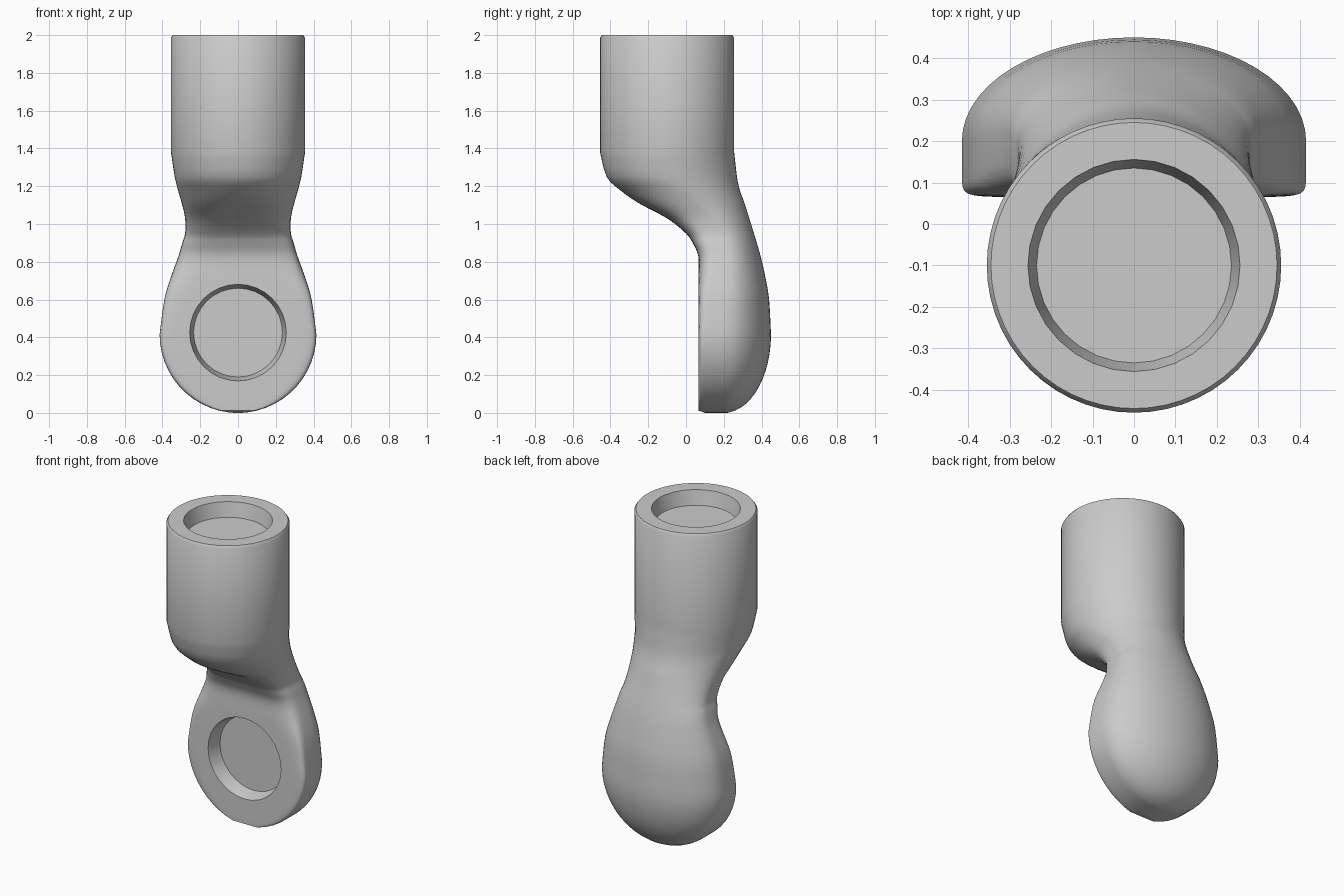
import bpy
import bmesh
from math import sin, cos, pi, radians
from mathutils import Matrix, Vector

default_cube = bpy.data.objects.get("Cube")
if default_cube:
    bpy.data.objects.remove(default_cube, do_unlink=True)

SIDES = 56
HEAD_RADIUS = 0.415

# One material for the whole limb
grey = bpy.data.materials.new("plain_grey")
grey.use_nodes = True
colour = (0.6, 0.6, 0.6, 1)
grey.diffuse_color = colour
grey.node_tree.nodes["Principled BSDF"].inputs["Base Color"].default_value = colour


def make_object(name, bm):
    """Turn a bmesh into a linked object with the shared material."""
    bmesh.ops.recalc_face_normals(bm, faces=bm.faces)
    mesh = bpy.data.meshes.new(name)
    bm.to_mesh(mesh)
    bm.free()
    mesh.materials.append(grey)
    obj = bpy.data.objects.new(name, mesh)
    bpy.context.collection.objects.link(obj)
    return obj


def section_ring(bm, section):
    """Horizontal section: rounded back half, more or less boxy front half."""
    z, width, front, back, middle, boxiness = section
    ring = []
    for i in range(SIDES):
        a = 2 * pi * i / SIDES
        c, s = cos(a), sin(a)
        power = 2 / boxiness if s < 0 else 1
        x = width * abs(c) ** power * (1 if c > 0 else -1)
        depth = abs(s) ** power
        y = middle + (back - middle) * depth if s >= 0 else middle - (middle - front) * depth
        ring.append(bm.verts.new((x, y, z)))
    return ring


def smooth_sections(rows, steps=3):
    """Catmull-Rom interpolation between the key sections."""
    result = []
    for i in range(len(rows) - 1):
        p0, p1 = rows[max(i - 1, 0)], rows[i]
        p2, p3 = rows[i + 1], rows[min(i + 2, len(rows) - 1)]
        for k in range(steps):
            t = k / steps
            result.append([
                b + t * (c - a) / 2 + t * t * (a - 2.5 * b + 2 * c - d / 2)
                + t ** 3 * (1.5 * (b - c) + (d - a) / 2)
                for a, b, c, d in zip(p0, p1, p2, p3)])
    result.append(rows[-1])
    return result


# Lower half of the joint head: a disc with a domed back
sections = []
for k in range(1, 13):
    t = k / 13 * pi / 2
    front = 0.095 if k == 1 else 0.065
    sections.append((HEAD_RADIUS * (1 - cos(t)), HEAD_RADIUS * sin(t),
                     front, 0.2 + 0.25 * sin(t), 0.2, 14))
sections.insert(0, (0, 0.02, 0.1, 0.22, 0.18, 4))

# Upper head, bent neck and socket: z, half width, front, back, middle, boxiness
sections += smooth_sections([
    (0.415, 0.415, 0.065, 0.45, 0.2, 14),
    (0.6, 0.39, 0.065, 0.44, 0.21, 10),
    (0.72, 0.355, 0.065, 0.42, 0.215, 6),
    (0.83, 0.315, 0.065, 0.395, 0.22, 5),
    (0.9, 0.295, 0.035, 0.375, 0.21, 4.5),
    (0.95, 0.28, 0, 0.36, 0.19, 4),
    (1.03, 0.28, -0.1, 0.335, 0.13, 3),
    (1.11, 0.298, -0.25, 0.31, 0.04, 2.3),
    (1.18, 0.318, -0.35, 0.285, -0.03, 2),
    (1.25, 0.335, -0.42, 0.27, -0.08, 2),
    (1.38, 0.355, -0.455, 0.255, -0.1, 2),
])
for z, r in ((1.985, 0.355), (2, 0.345)):
    sections.append((z, r, -0.1 - r, r - 0.1, -0.1, 2))

bm = bmesh.new()
rings = [section_ring(bm, s) for s in sections]
for low, high in zip(rings, rings[1:]):
    for i in range(SIDES):
        j = (i + 1) % SIDES
        bm.faces.new((low[i], low[j], high[j], high[i]))
bm.faces.new(rings[0])
bm.faces.new(rings[-1])
limb = make_object("bent_limb", bm)


def cut_recess(mouth, inward, depth=0.09):
    """Cut a shallow tapered round recess at the mouth point."""
    bm = bmesh.new()
    overlap = 0.04
    turn = Vector((0, 0, 1)).rotation_difference(inward).to_matrix().to_4x4()
    centre = Vector(mouth) + inward * (depth - overlap) / 2
    bmesh.ops.create_cone(bm, cap_ends=True, segments=32, radius1=0.265, radius2=0.235,
                          depth=depth + overlap,
                          matrix=Matrix.Translation(centre) @ turn)
    cutter = make_object("recess_cutter", bm)
    cutter.hide_render = True
    mod = limb.modifiers.new("recess", "BOOLEAN")
    mod.operation = "DIFFERENCE"
    mod.solver = "EXACT"
    mod.object = cutter
    bpy.ops.object.modifier_apply(modifier=mod.name)
    bpy.data.objects.remove(cutter, do_unlink=True)


bpy.ops.object.select_all(action="DESELECT")
limb.select_set(True)
bpy.context.view_layer.objects.active = limb

# Top socket and front joint recesses
cut_recess((0, -0.1, 2), Vector((0, 0, -1)))
cut_recess((0, 0.065, 0.425), Vector((0, 1, 0)))

bpy.ops.object.shade_smooth_by_angle(angle=radians(35))
